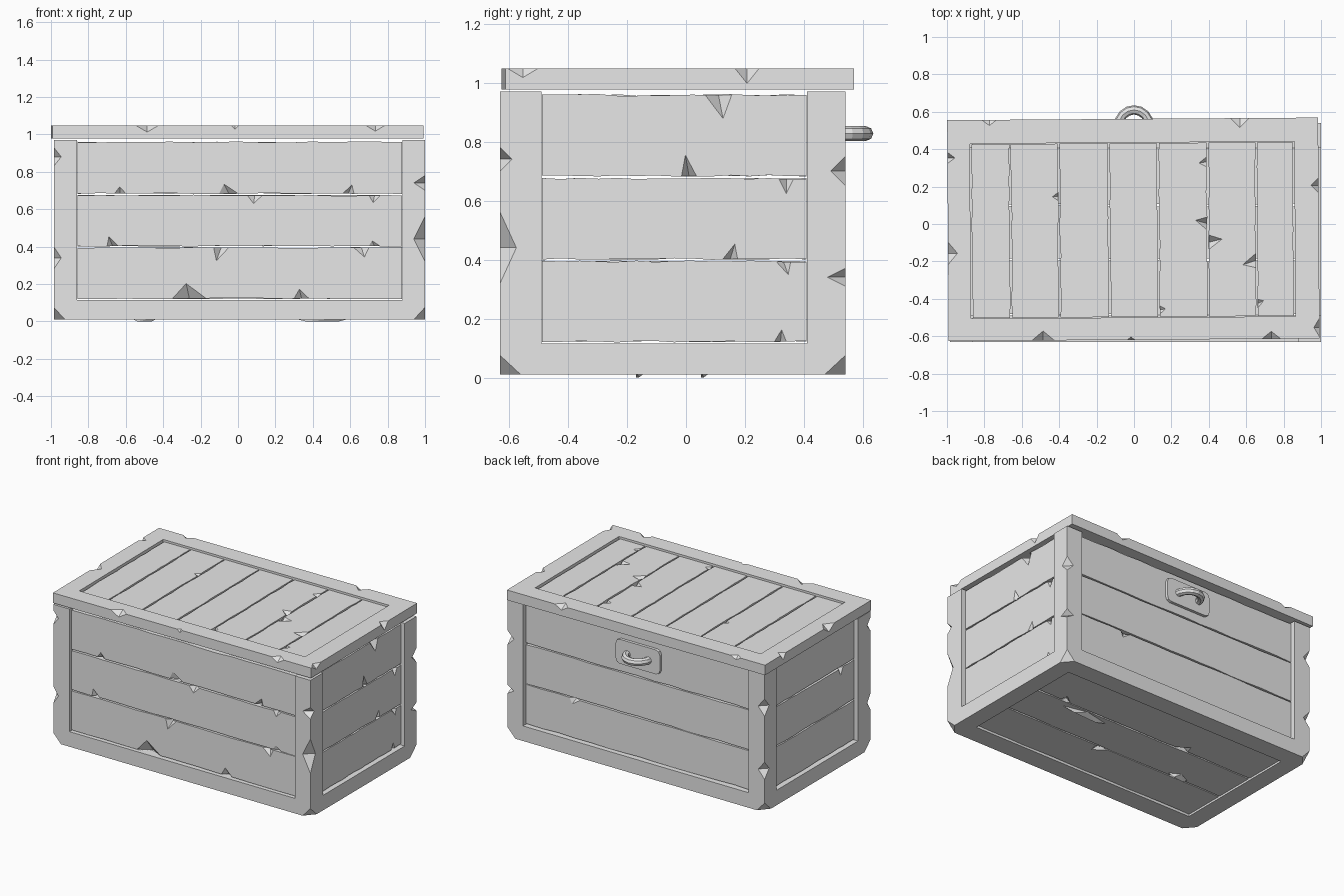
import bpy, bmesh, math, random
from mathutils import Vector, Matrix

random.seed(4)
if "Cube" in bpy.data.objects:
    bpy.data.objects.remove(bpy.data.objects["Cube"])

grey = bpy.data.materials.new("light_grey")
grey.use_nodes = True
grey.diffuse_color = (0.8, 0.8, 0.8, 1)
grey.node_tree.nodes["Principled BSDF"].inputs["Base Color"].default_value = (0.8, 0.8, 0.8, 1)


def finish(name, bm):
    """Turn a bmesh into a linked object."""
    bmesh.ops.recalc_face_normals(bm, faces=bm.faces)
    mesh = bpy.data.meshes.new(name)
    bm.to_mesh(mesh)
    bm.free()
    mesh.materials.append(grey)
    obj = bpy.data.objects.new(name, mesh)
    bpy.context.collection.objects.link(obj)
    return obj


def box(name, lo, hi):
    bm = bmesh.new()
    lo, hi = Vector(lo), Vector(hi)
    place = Matrix.Translation((lo + hi) / 2) @ Matrix.Diagonal((hi - lo).to_4d())
    place[3][3] = 1
    bmesh.ops.create_cube(bm, size=1, matrix=place)
    return finish(name, bm)


def carve(obj, cutter):
    """Subtract the cutter and discard it."""
    cutter.hide_render = True
    mod = obj.modifiers.new("carve", "BOOLEAN")
    mod.operation, mod.solver, mod.object = "DIFFERENCE", "EXACT", cutter
    bpy.context.view_layer.objects.active = obj
    bpy.ops.object.modifier_apply(modifier=mod.name)
    bpy.data.objects.remove(cutter)


def hull(bm, points):
    verts = [bm.verts.new(p) for p in points]
    bmesh.ops.convex_hull(bm, input=verts)


def chip_frame(obj, chips):
    """Knock diamond-shaped chips out of the edges: x, y, z, then half sizes."""
    bm = bmesh.new()
    for chip in chips:
        centre, size = Vector(chip[:3]), chip[3:]
        points = []
        for axis in range(3):
            step = Vector((0, 0, 0))
            step[axis] = size[axis]
            points += [centre + step, centre - step]
        hull(bm, points)
    carve(obj, finish("chips", bm))


def planks(name, axes, origin, length, rows, chips, thick=0.05):
    """Planks along the first axis, stacked on the second, facing the third."""
    place = Matrix(axes).transposed().to_4x4()
    place.translation = origin
    bm = bmesh.new()
    steps = 14
    for low, high in rows:
        outline = []
        for v, order in ((low, range(steps + 1)), (high, range(steps, -1, -1))):
            for i in order:
                u = length[0] + (length[1] - length[0]) * i / steps
                outline.append(bm.verts.new((u, v + random.uniform(-0.003, 0.003), 0)))
        face = bm.faces.new(outline)
        out = bmesh.ops.extrude_face_region(bm, geom=[face])
        moved = [g for g in out["geom"] if isinstance(g, bmesh.types.BMVert)]
        bmesh.ops.translate(bm, verts=moved, vec=(0, 0, -thick))
    bm.transform(place)
    obj = finish(name, bm)

    # splintered notches along the plank edges: position, half width, reach
    bm = bmesh.new()
    for u, v, half, reach in chips:
        tip = u + random.uniform(-0.7, 0.7) * half
        back = v - math.copysign(0.004, reach)
        deep = 0.6 * abs(reach)
        hull(bm, [(u - half, v, 0), (u + half, v, 0), (tip, v + reach, 0),
                  (u, back, 0), (u, v, deep), (u, v, -deep)])
    bm.transform(place)
    carve(obj, finish("splinters", bm))
    return obj


X, Y, Z = Vector((1, 0, 0)), Vector((0, 1, 0)), Vector((0, 0, 1))
X0, X1, Y0, Y1, Z0, Z1 = -0.985, 1.0, -0.63, 0.54, 0.01, 0.97
IX0, IX1, IY0, IY1, IZ = -0.86, 0.88, -0.49, 0.41, 0.115

# body frame: four posts on a bottom ring, carved from one block
frame = box("body_frame", (X0, Y0, Z0), (X1, Y1, Z1))
carve(frame, box("side_window", (-2, IY0, IZ), (2, IY1, 2)))
carve(frame, box("front_window", (IX0, -2, IZ), (IX1, 2, 2)))
carve(frame, box("floor_window", (IX0, IY0, -1), (IX1, IY1, 1)))
corners = [(x, y, Z0, 0.06, 0.07, 0.065) for x in (X0, X1) for y in (Y0, Y1)]
chip_frame(frame, corners + [
    (X1, Y0, 0.74, 0.06, 0.04, 0.04), (X1, Y0, 0.44, 0.06, 0.055, 0.12),
    (X0, Y0, 0.88, 0.04, 0.04, 0.05), (X0, Y0, 0.34, 0.04, 0.04, 0.06),
    (X1, Y1, 0.70, 0.05, 0.05, 0.05), (X1, Y1, 0.34, 0.05, 0.06, 0.03),
    (X0, Y1, 0.74, 0.05, 0.05, 0.06), (X0, Y1, 0.30, 0.05, 0.05, 0.06)])

# wall planks
wall_rows = [(0.122, 0.394), (0.402, 0.674), (0.684, 0.958)]
long_span, short_span = (IX0 + 0.002, IX1 - 0.002), (IY0 + 0.002, IY1 - 0.002)
planks("front_planks", (X, Z, -Y), (0, Y0 + 0.02, 0), long_span, wall_rows, [
    (-0.63, 0.684, 0.03, 0.035), (-0.05, 0.684, 0.05, 0.05), (0.09, 0.674, 0.04, -0.045),
    (0.59, 0.684, 0.03, 0.045), (0.73, 0.674, 0.03, -0.04), (-0.67, 0.402, 0.03, 0.05),
    (-0.09, 0.394, 0.04, -0.07), (0.73, 0.402, 0.03, 0.03), (0.66, 0.394, 0.04, -0.05),
    (-0.26, 0.122, 0.09, 0.08), (0.34, 0.122, 0.04, 0.05)])
planks("back_planks", (X, Z, Y), (0, Y1 - 0.028, 0), long_span, wall_rows, [
    (0.30, 0.684, 0.08, 0.07), (-0.28, 0.674, 0.08, -0.07), (-0.42, 0.684, 0.03, 0.04),
    (0.55, 0.684, 0.04, 0.03), (-0.10, 0.402, 0.04, 0.07), (-0.16, 0.394, 0.04, -0.05),
    (-0.68, 0.402, 0.03, 0.05), (0.50, 0.394, 0.04, -0.04), (0.25, 0.122, 0.04, 0.05)])
side_chips = [
    (-0.41, 0.684, 0.02, 0.045), (0.01, 0.684, 0.025, 0.07), (-0.09, 0.674, 0.025, -0.075),
    (0.34, 0.674, 0.025, -0.05), (-0.20, 0.402, 0.05, 0.08), (0.15, 0.402, 0.025, 0.05),
    (0.0, 0.394, 0.025, -0.05), (0.33, 0.394, 0.025, -0.045), (-0.42, 0.122, 0.02, 0.045),
    (0.32, 0.122, 0.02, 0.04), (-0.23, 0.958, 0.02, -0.045), (0.11, 0.958, 0.045, -0.08)]
for name, sign, face in (("plus_x_planks", 1, X1 - 0.028), ("minus_x_planks", -1, X0 + 0.028)):
    planks(name, (Y, Z, X * sign), (face, 0, 0), short_span, wall_rows,
           [(u * sign if abs(u) < 0.4 else u, v, a, b) for u, v, a, b in side_chips])

# floor planks with a few splinters hanging below
planks("floor_planks", (X, Y, -Z), (0, 0, 0.022), long_span,
       [(-0.484, -0.196), (-0.186, 0.096), (0.106, 0.404)], [
    (-0.5, -0.186, 0.06, 0.05), (0.1, -0.196, 0.05, -0.06), (0.5, -0.186, 0.05, 0.06),
    (-0.3, 0.106, 0.05, 0.06), (0.35, 0.096, 0.06, -0.06), (0.65, 0.106, 0.04, 0.05)])
for name, x, y, half in (("floor_splinter_small", -0.5, -0.17, 0.08),
                         ("floor_splinter_large", 0.45, 0.05, 0.18)):
    bm = bmesh.new()
    hull(bm, [(x - half, y, 0.023), (x + half, y, 0.023), (x, y + 0.04, 0.023),
              (x - half / 2, y, 0), (x + half / 2, y + 0.01, 0)])
    finish(name, bm)

# lid frame and planks, sitting slightly askew
LX0, LX1, LY0, LY1, L0, L1 = -0.995, 0.988, -0.619, 0.562, 0.977, 1.047
lid = box("lid_frame", (LX0, LY0, L0), (LX1, LY1, L1))
carve(lid, box("lid_window", (-0.875, -0.50, 0), (0.86, 0.435, 2)))
chip_frame(lid, [
    (LX1, 0.2, L1, 0.04, 0.04, 0.05), (LX1, -0.56, L1, 0.03, 0.05, 0.03),
    (LX0, 0.36, L1, 0.04, 0.03, 0.04), (LX0, -0.15, L1, 0.05, 0.06, 0.04),
    (-0.49, LY0, L1, 0.06, 0.05, 0.035), (-0.02, LY0, L1, 0.02, 0.015, 0.02),
    (0.73, LY0, L1, 0.05, 0.04, 0.03), (-0.77, LY1, L1, 0.04, 0.03, 0.02),
    (0.57, LY1, L1, 0.05, 0.05, 0.03)])
seams = [-0.871, -0.66, -0.40, -0.132, 0.13, 0.395, 0.655, 0.856]
lid_rows = [(a + 0.005, b - 0.005) for a, b in zip(seams, seams[1:])]
# seam number, position along it, side, reach
bites = [(1, 0.37, 1, 0.03), (1, -0.1, 1, 0.07), (1, -0.43, -1, 0.04), (2, 0.35, 1, 0.04),
         (2, 0.15, -1, 0.03), (2, -0.2, -1, 0.08), (2, -0.45, 1, 0.03), (3, 0.37, 1, 0.04),
         (3, -0.08, -1, 0.05), (3, -0.27, -1, 0.04), (3, -0.42, -1, 0.03), (4, 0.35, 1, 0.04),
         (4, 0.13, 1, 0.07), (4, -0.24, 1, 0.05), (4, -0.46, 1, 0.03), (5, 0.33, -1, 0.04),
         (5, 0.0, -1, 0.06), (5, -0.1, 1, 0.07), (5, -0.43, -1, 0.04), (6, 0.37, 1, 0.04),
         (6, 0.0, 1, 0.04), (6, -0.2, -1, 0.07), (6, -0.43, 1, 0.03)]
lid_boards = planks("lid_planks", (Y, X, Z), (0, 0, L1 - 0.013), (-0.497, 0.432), lid_rows,
                    [(u, seams[i] + 0.005 * s, 0.01 + reach * 0.4, s * reach)
                     for i, u, s, reach in bites])
for part in (lid, lid_boards):
    part.rotation_euler.z = math.radians(0.4)

# handle plate with clipped corners
plate = box("handle_plate", (-0.17, 0.505, 0.745), (0.17, 0.532, 0.915))
bm = bmesh.new()
bm.from_mesh(plate.data)
edges = [e for e in bm.edges if abs((e.verts[0].co - e.verts[1].co).y) > 0.01]
bmesh.ops.bevel(bm, geom=edges, offset=0.03, segments=2, profile=0.5, affect="EDGES")
bm.to_mesh(plate.data)
bm.free()

# handle: faceted half ring
bm = bmesh.new()
rings = []
for i in range(9):
    t = math.pi * i / 8
    out = Vector((math.cos(t), math.sin(t), 0))
    centre = Vector((0.083 * out.x, 0.522 + 0.088 * out.y, 0.827))
    rings.append([bm.verts.new(centre + 0.025 * (out * math.cos(a) + Z * math.sin(a)))
                  for a in (math.tau * k / 8 for k in range(8))])
for a, b in zip(rings, rings[1:]):
    for k in range(8):
        bm.faces.new((a[k], a[k - 1], b[k - 1], b[k]))
for ring in (rings[0], rings[-1]):
    bm.faces.new(ring)
finish("handle", bm)
